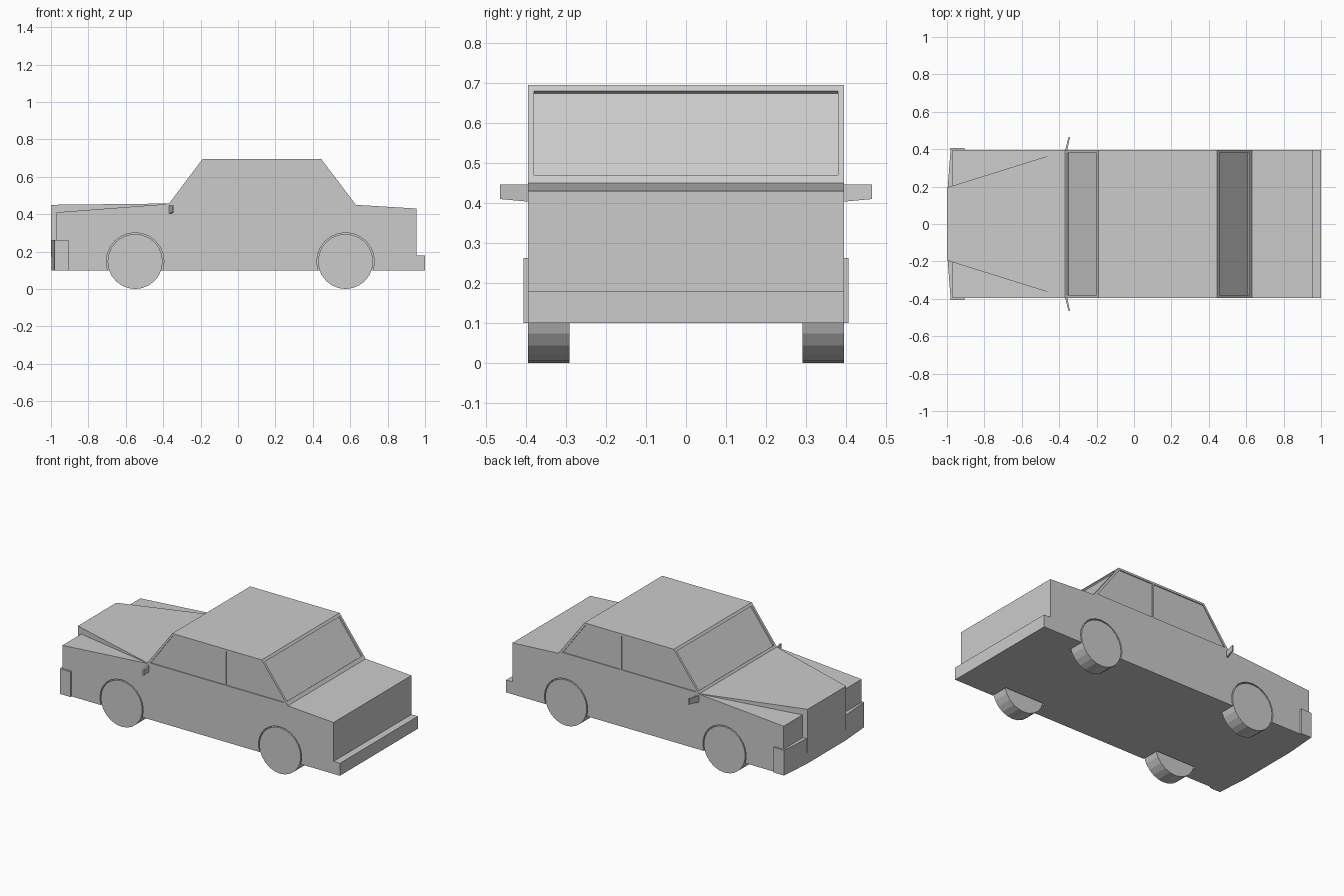
import bpy, bmesh, math
from mathutils import Vector

if "Cube" in bpy.data.objects:
    bpy.data.objects.remove(bpy.data.objects["Cube"])

W = 0.395                      # half width of body
AXLES = (-0.55, 0.575)


def mesh_object(name, bm):
    bmesh.ops.recalc_face_normals(bm, faces=bm.faces)
    me = bpy.data.meshes.new(name)
    bm.to_mesh(me)
    bm.free()
    ob = bpy.data.objects.new(name, me)
    bpy.context.collection.objects.link(ob)
    return ob


def add_prism(bm, pts, a, b, plan=False):
    """Closed prism: side profile (x,z) swept in y, or plan (x,y) swept in z."""
    def co(p, t):
        return (p[0], p[1], t) if plan else (p[0], t, p[1])
    lo = [bm.verts.new(co(p, a)) for p in pts]
    hi = [bm.verts.new(co(p, b)) for p in pts]
    bm.faces.new(lo)
    bm.faces.new(hi[::-1])
    n = len(pts)
    for i in range(n):
        j = (i + 1) % n
        bm.faces.new((lo[i], hi[i], hi[j], lo[j]))


def prism(name, pts, a, b, plan=False):
    bm = bmesh.new()
    add_prism(bm, pts, a, b, plan)
    return mesh_object(name, bm)


def circle(cx, cz, r, n):
    return [(cx + r * math.cos(2 * math.pi * i / n),
             cz + r * math.sin(2 * math.pi * i / n)) for i in range(n)]


def slab(p, q, depth):
    """Thin strip along a sloped glass line, reaching 'depth' into the body."""
    p, q = Vector(p), Vector(q)
    n = Vector((-(q - p).y, (q - p).x)).normalized()
    return [p - n * depth, q - n * depth, q + n * 0.05, p + n * 0.05]


# Body shell with cabin and boot
body = prism("body", [(-0.97, 0.10), (-0.97, 0.41), (-0.37, 0.455), (-0.19, 0.695),
                      (0.445, 0.695), (0.63, 0.45), (0.955, 0.43), (0.955, 0.18),
                      (0.955, 0.10)], -W, W)

# Cutters: wheel wells, side windows, windscreen and rear window
cut = bmesh.new()
for s in (-1, 1):
    for x in AXLES:
        add_prism(cut, circle(x, 0.147, 0.154, 24), s * 0.28, s * 0.45)
    for pane in ([(-0.345, 0.463), (-0.185, 0.682), (0.183, 0.682), (0.183, 0.463)],
                 [(0.192, 0.463), (0.192, 0.682), (0.437, 0.682), (0.6, 0.463)]):
        add_prism(cut, pane, s * (W - 0.006), s * 0.45)
add_prism(cut, slab((-0.3588, 0.47), (-0.2013, 0.68), 0.010), -0.38, 0.38)
add_prism(cut, slab((0.4563, 0.68), (0.6149, 0.47), 0.010), -0.38, 0.38)
cutter = mesh_object("cutter", cut)
cutter.hide_render = True
mod = body.modifiers.new("cut", 'BOOLEAN')
mod.operation = 'DIFFERENCE'
mod.solver = 'EXACT'
mod.object = cutter
bpy.context.view_layer.objects.active = body
bpy.ops.object.modifier_apply(modifier="cut")
bpy.data.objects.remove(cutter)

# Raised tapering bonnet with upright grille front
bonnet = prism("bonnet_and_grille", [(-1, -0.195), (-1, 0.195), (-0.37, W - 0.003),
                                     (-0.37, 0.003 - W)], 0.17, 0.45, plan=True)
for v in bonnet.data.vertices:
    if v.co.x > -0.5:
        v.co.z = 0.457 if v.co.z > 0.3 else 0.40

# Bumpers
prism("front_bumper", [(-0.905, -0.406), (-0.98, -0.406), (-0.996, -0.195),
                       (-0.996, 0.195), (-0.98, 0.406), (-0.905, 0.406),
                       (-0.905, 0.394), (-0.96, 0.39), (-0.96, -0.39),
                       (-0.905, -0.394)], 0.10, 0.262, plan=True)
prism("rear_bumper", [(0.94, 0.10), (1.0, 0.10), (1.0, 0.18), (0.94, 0.18)], -W, W)

# Wheels and wing mirrors
for s, side in ((-1, "right"), (1, "left")):
    for x, end in zip(AXLES, ("front", "rear")):
        prism(f"{end}_{side}_wheel", circle(x, 0.147, 0.147, 24), s * 0.292, s * W)
    mirror = prism(f"{side}_mirror",
                   [(-0.369, s * 0.39), (-0.358, s * 0.39), (-0.342, s * 0.466),
                    (-0.350, s * 0.466)], 0.403, 0.446, plan=True)
    for v in mirror.data.vertices:
        if abs(v.co.y) > 0.43 and v.co.z < 0.42:
            v.co.z = 0.41
